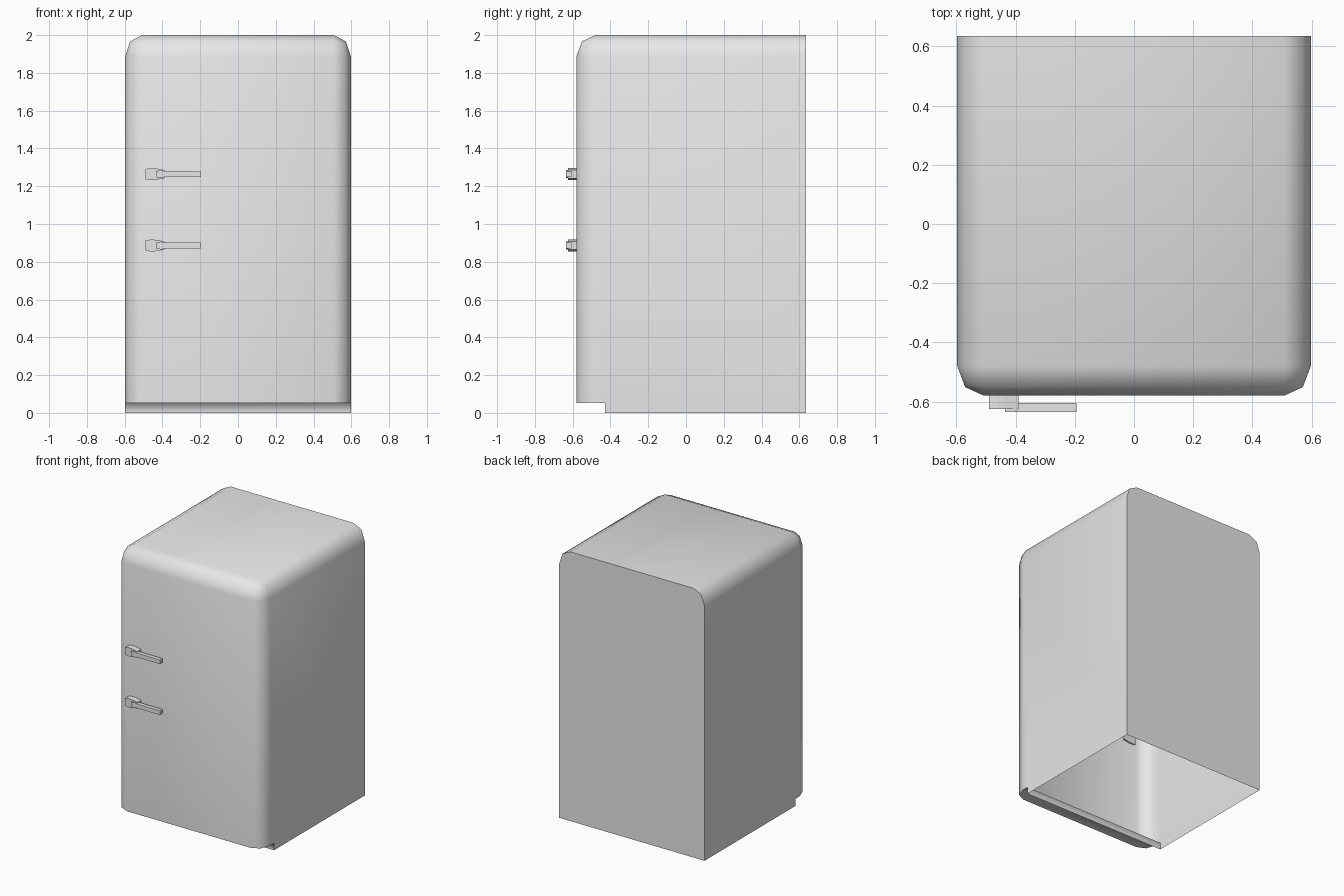
import bpy, bmesh, math
from mathutils import Vector

if "Cube" in bpy.data.objects:
    bpy.data.objects.remove(bpy.data.objects["Cube"])

grey = bpy.data.materials.new("plain_grey")
grey.diffuse_color = (0.8, 0.8, 0.8, 1)
grey.use_nodes = True
grey.node_tree.nodes["Principled BSDF"].inputs["Base Color"].default_value = grey.diffuse_color


def finish(bm, name):
    mesh = bpy.data.meshes.new(name)
    bm.to_mesh(mesh)
    bm.free()
    mesh.materials.append(grey)
    obj = bpy.data.objects.new(name, mesh)
    bpy.context.collection.objects.link(obj)
    return obj


def prism(points, offset):
    """Extrude a closed outline of 3D points along an offset."""
    bm = bmesh.new()
    face = bm.faces.new([bm.verts.new(p) for p in points])
    ext = bmesh.ops.extrude_face_region(bm, geom=[face], use_keep_orig=True)
    moved = [g for g in ext["geom"] if isinstance(g, bmesh.types.BMVert)]
    bmesh.ops.translate(bm, verts=moved, vec=offset)
    bmesh.ops.recalc_face_normals(bm, faces=bm.faces[:])
    return bm


# Cabinet: side profile with a toe recess, extruded across the width
W, FRONT, BACK, TOP = 0.597, -0.58, 0.635, 2.0
TOE_Y, TOE_Z = -0.43, 0.052
side = [(FRONT, TOE_Z), (TOE_Y, TOE_Z), (TOE_Y, 0), (BACK, 0), (BACK, TOP), (FRONT, TOP)]
body = prism([(-W, y, z) for y, z in side], Vector((2 * W, 0, 0)))

# Rounded front and top edges, slightly taller than wide
stretch = Vector((0.9, 1.0, 1.12))
bmesh.ops.scale(body, vec=[1 / s for s in stretch], verts=body.verts)
top_z, w = TOP / stretch.z, W / stretch.x
rounded = []
for e in body.edges:
    a, b = (v.co for v in e.verts)
    on_top = all(abs(c.z - top_z) < 1e-4 for c in (a, b))
    at_back = all(abs(c.y - BACK) < 1e-4 for c in (a, b))
    front_upright = (all(abs(c.y - FRONT) < 1e-4 for c in (a, b))
                     and abs(a.z - b.z) > 0.5)
    if (on_top and not at_back) or front_upright:
        rounded.append(e)
bmesh.ops.bevel(body, geom=rounded, offset=0.1, offset_type='OFFSET',
                segments=2, profile=0.5, affect='EDGES')
bmesh.ops.scale(body, vec=stretch, verts=body.verts)

# Open underside
floor = [f for f in body.faces if all(abs(v.co.z) < 1e-4 for v in f.verts)]
bmesh.ops.delete(body, geom=floor, context='FACES')

# Smooth shading with hard edges, soft inner toe-recess fold
for f in body.faces:
    f.smooth = True
for e in body.edges:
    fold = all(abs(v.co.y - TOE_Y) < 1e-3 and abs(v.co.z - TOE_Z) < 1e-3 for v in e.verts)
    e.smooth = fold or e.calc_face_angle(math.pi) < math.radians(50)
finish(body, "fridge_body")


# Handles: tapered mount plus slim lever, one pair per door
def handle_part(name, half, y0, y1, z):
    outline = [(x, y0, z + h) for x, h in half] + [(x, y0, z - h) for x, h in reversed(half)]
    finish(prism(outline, Vector((0, y1 - y0, 0))), name)


MOUNT = [(-0.49, 0.027), (-0.46, 0.032), (-0.435, 0.03), (-0.39, 0.022)]
LEVER = [(-0.435, 0.016), (-0.405, 0.021), (-0.39, 0.016), (-0.195, 0.015)]
for label, z in (("upper", 1.264), ("lower", 0.886)):
    handle_part(label + "_handle_mount", MOUNT, -0.625, -0.57, z)
    handle_part(label + "_handle_lever", LEVER, -0.635, -0.605, z)
